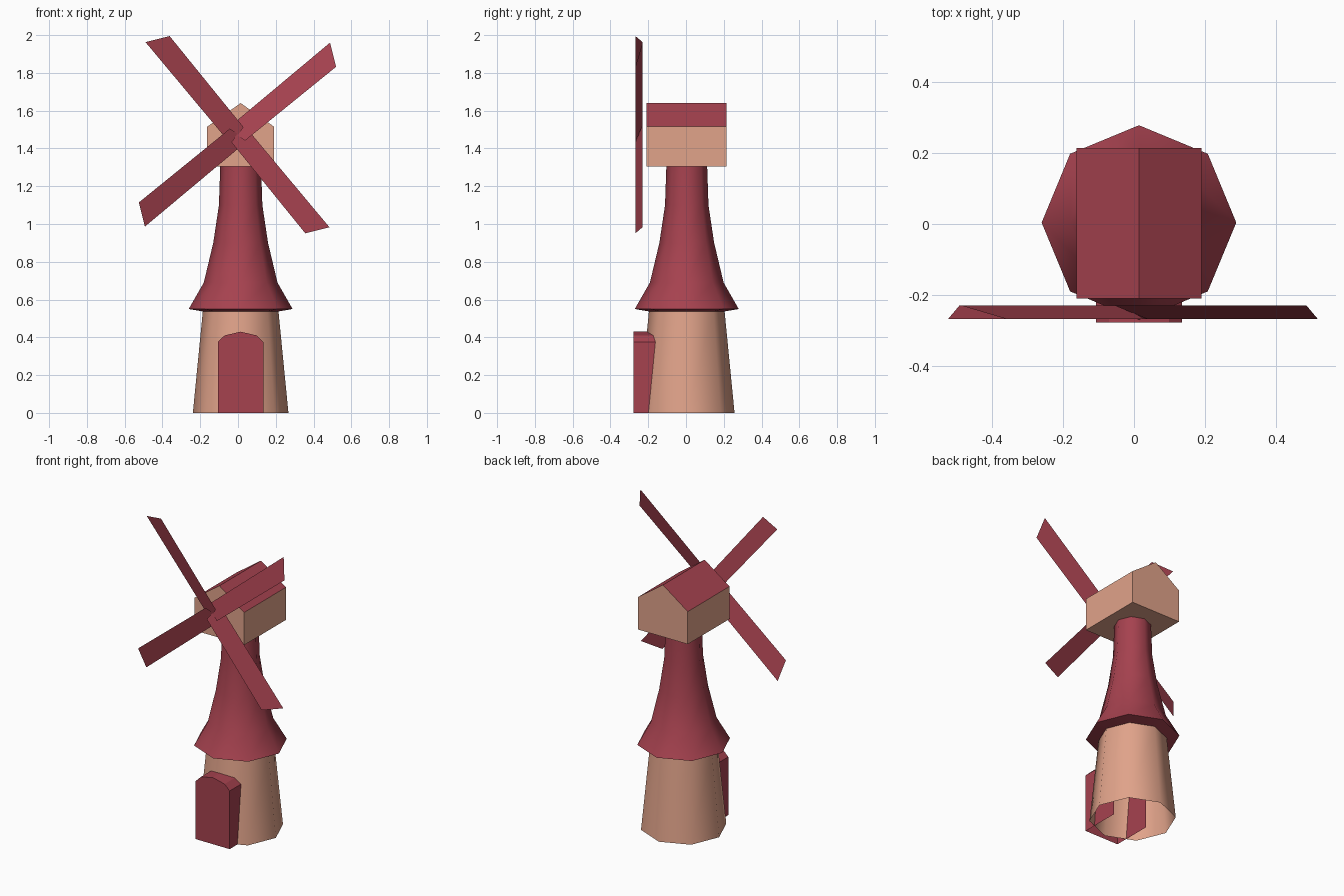
import bpy, bmesh, math
from mathutils import Vector

if "Cube" in bpy.data.objects:
    bpy.data.objects.remove(bpy.data.objects["Cube"])

CX, CY = 0.014, 0.004  # axis of the mill body


def material(name, colour):
    m = bpy.data.materials.new(name)
    m.diffuse_color = (*colour, 1)
    m.use_nodes = True
    m.node_tree.nodes["Principled BSDF"].inputs["Base Color"].default_value = m.diffuse_color
    return m


RED = material("brick red", (0.38, 0.054, 0.078))
PEACH = material("peach plaster", (0.75, 0.366, 0.254))


def make(name, verts, faces, mats, smooth=None, fix_normals=True):
    me = bpy.data.meshes.new(name)
    me.from_pydata(verts, [], faces)
    for m in mats:
        me.materials.append(m)
    if fix_normals:
        bm = bmesh.new()
        bm.from_mesh(me)
        bmesh.ops.recalc_face_normals(bm, faces=bm.faces)
        bm.to_mesh(me)
        bm.free()
    ob = bpy.data.objects.new(name, me)
    bpy.context.collection.objects.link(ob)
    if smooth:
        bpy.ops.object.select_all(action='DESELECT')
        ob.select_set(True)
        bpy.context.view_layer.objects.active = ob
        bpy.ops.object.shade_smooth_by_angle(angle=math.radians(smooth))
    return ob


def lathe(name, profile, mat, n=8):
    """Open eight-sided shell from (radius, height) pairs, bottom to top."""
    verts = [(CX + r * math.cos(math.tau * i / n), CY + r * math.sin(math.tau * i / n), z)
             for r, z in profile for i in range(n)]
    faces = [(k * n + i, k * n + (i + 1) % n, (k + 1) * n + (i + 1) % n, (k + 1) * n + i)
             for k in range(len(profile) - 1) for i in range(n)]
    return make(name, verts, faces, [mat], 60, fix_normals=False)


# Plastered lower tower, open underneath
lathe("tower_base", [(0.253, 0), (0.2, 0.54)], PEACH)

# Flared upper tower with a short eave underside
lathe("tower_skirt", [(0.2, 0.537), (0.275, 0.55), (0.195, 0.69), (0.145, 0.9),
                      (0.115, 1.1), (0.108, 1.306)], RED)

# Cap house: pentagon section extruded along y, roof slopes red
section = [(-0.177, 1.305), (0.177, 1.305), (0.177, 1.515), (0, 1.64), (-0.177, 1.515)]
verts = [(CX + x, y, z) for y in (-0.21, 0.215) for x, z in section]
faces = [(0, 1, 2, 3, 4), (9, 8, 7, 6, 5)]
faces += [(i, i + 5, (i + 1) % 5 + 5, (i + 1) % 5) for i in range(5)]
house = make("cap_house", verts, faces, [PEACH, RED])
for p in house.data.polygons:
    p.material_index = int(0.1 < p.normal.z)

# Arched door porch: hollow, open at the back and underneath
arch = [(-0.121, 0), (-0.121, 0.375), (-0.085, 0.41), (0, 0.43),
        (0.085, 0.41), (0.121, 0.375), (0.121, 0)]
n = len(arch)
verts = [(CX + x, y, z) for y in (-0.278, -0.02) for x, z in arch]
faces = [tuple(reversed(range(n)))] + [(i, i + 1, i + 1 + n, i + n) for i in range(n - 1)]
door = make("door", verts, faces, [RED])
if door.data.polygons[0].normal.y > 0:
    door.data.flip_normals()

# Four pitched sails turned around the hub
blade = [(-0.487, -0.23, 0.49), (-0.033, -0.23, -0.053),
         (0.032, -0.268, 0.04), (-0.359, -0.268, 0.522)]
for k in range(4):
    c, s = round(math.cos(k * math.pi / 2)), round(math.sin(k * math.pi / 2))
    pts = [Vector((x * c - z * s - 0.003, y, x * s + z * c + 1.473)) for x, y, z in blade]
    make(f"sail_{k + 1}", pts, [(0, 1, 2, 3)], [RED], fix_normals=False)
